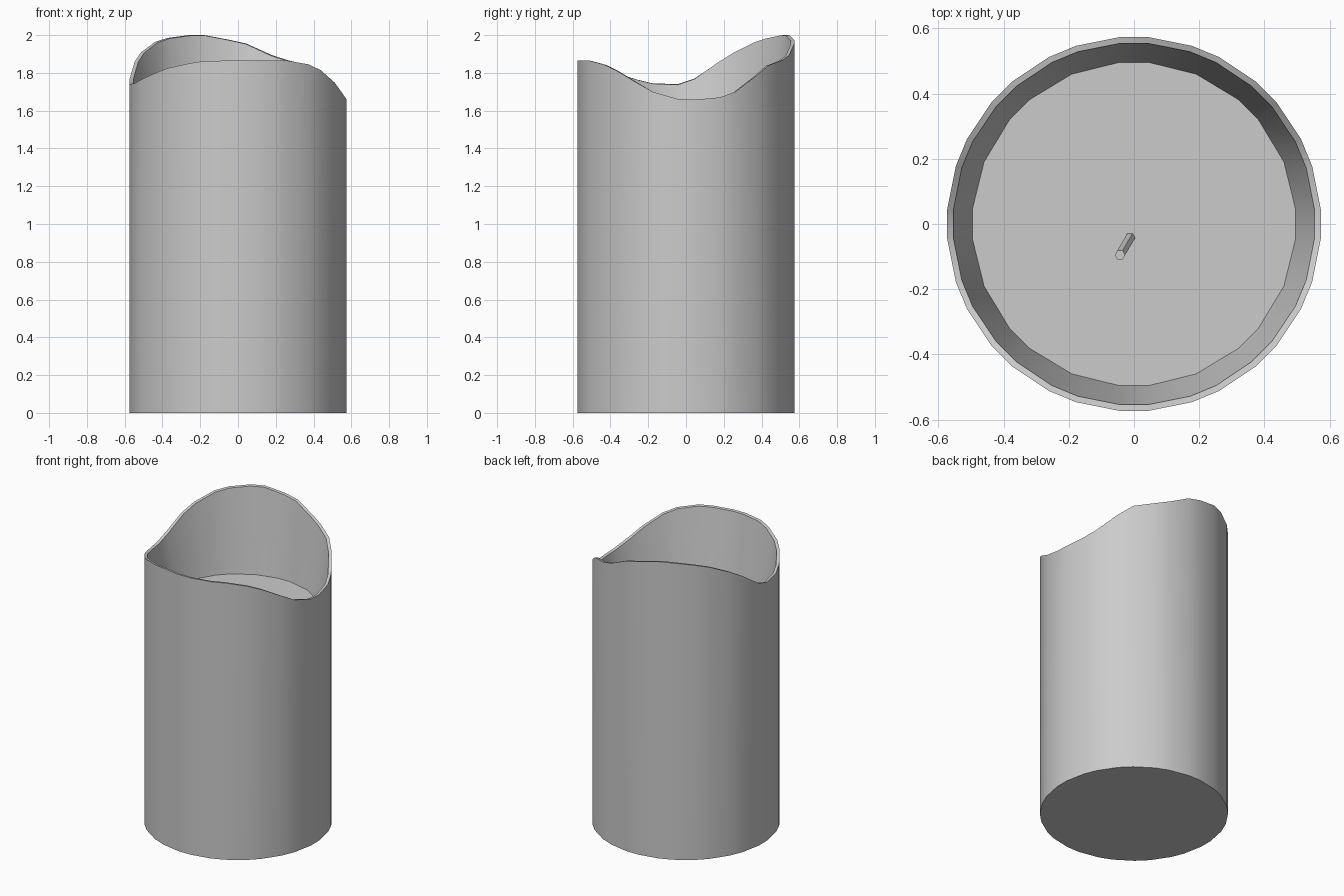
import bpy, bmesh, math
from mathutils import Vector

if "Cube" in bpy.data.objects:
    bpy.data.objects.remove(bpy.data.objects["Cube"])

# 32 sides: a 16-gon with each corner split in two
ANGLES = [22.5 * k + s for k in range(16) for s in (-4.5, 4.5)]
# Wavy rim height at each of those corners, counter-clockwise from +x
RIM = [1.662, 1.658, 1.67, 1.70, 1.785, 1.84, 1.868, 1.895,
       1.955, 1.975, 2.0, 2.0, 1.985, 1.965, 1.91, 1.86,
       1.77, 1.74, 1.745, 1.765, 1.80, 1.825, 1.85, 1.863,
       1.865, 1.865, 1.865, 1.865, 1.845, 1.815, 1.748, 1.70]
FLOOR = 1.43


def add_ring(bm, radius, heights, angles=ANGLES):
    return [bm.verts.new((radius * math.cos(math.radians(a)),
                          radius * math.sin(math.radians(a)), h))
            for a, h in zip(angles, heights)]


def skin(bm, a, b):
    n = len(a)
    for i in range(n):
        j = (i + 1) % n
        bm.faces.new((a[i], a[j], b[j], b[i]))


def finish(bm, name, angle):
    bmesh.ops.remove_doubles(bm, verts=bm.verts, dist=0.0005)
    bmesh.ops.recalc_face_normals(bm, faces=bm.faces)
    mesh = bpy.data.meshes.new(name)
    bm.to_mesh(mesh)
    bm.free()
    obj = bpy.data.objects.new(name, mesh)
    bpy.context.collection.objects.link(obj)
    bpy.ops.object.select_all(action='DESELECT')
    obj.select_set(True)
    bpy.context.view_layer.objects.active = obj
    bpy.ops.object.shade_smooth_by_angle(angle=math.radians(angle))
    return obj


# Candle body: outer wall, thin rim, tapering hollow, melted pool floor
bm = bmesh.new()
floor_angles = [22.5 * k + (0 if k % 2 else s)
                for k in range(16) for s in (-5.2, 5.2)]
rings = [add_ring(bm, 0.575, [0] * 32),
         add_ring(bm, 0.575, RIM),
         add_ring(bm, 0.556, [h - 0.003 for h in RIM]),
         add_ring(bm, 0.498, [FLOOR] * 32, floor_angles)]
for lower, upper in zip(rings, rings[1:]):
    skin(bm, lower, upper)
bm.faces.new(rings[0])
bm.faces.new(rings[-1])
finish(bm, "candle_body", 35)

# Wick: short leaning six-sided stick
base, tip = Vector((-0.008, -0.035, FLOOR - 0.02)), Vector((-0.043, -0.095, 1.57))
bm = bmesh.new()
hexagon = [60 * i for i in range(6)]
low, high = (add_ring(bm, 0.016, [0] * 6, hexagon) for _ in range(2))
for ring, centre in ((low, base), (high, tip)):
    bmesh.ops.translate(bm, verts=ring, vec=centre)
skin(bm, low, high)
bm.faces.new(low)
bm.faces.new(high)
finish(bm, "wick", 35)
